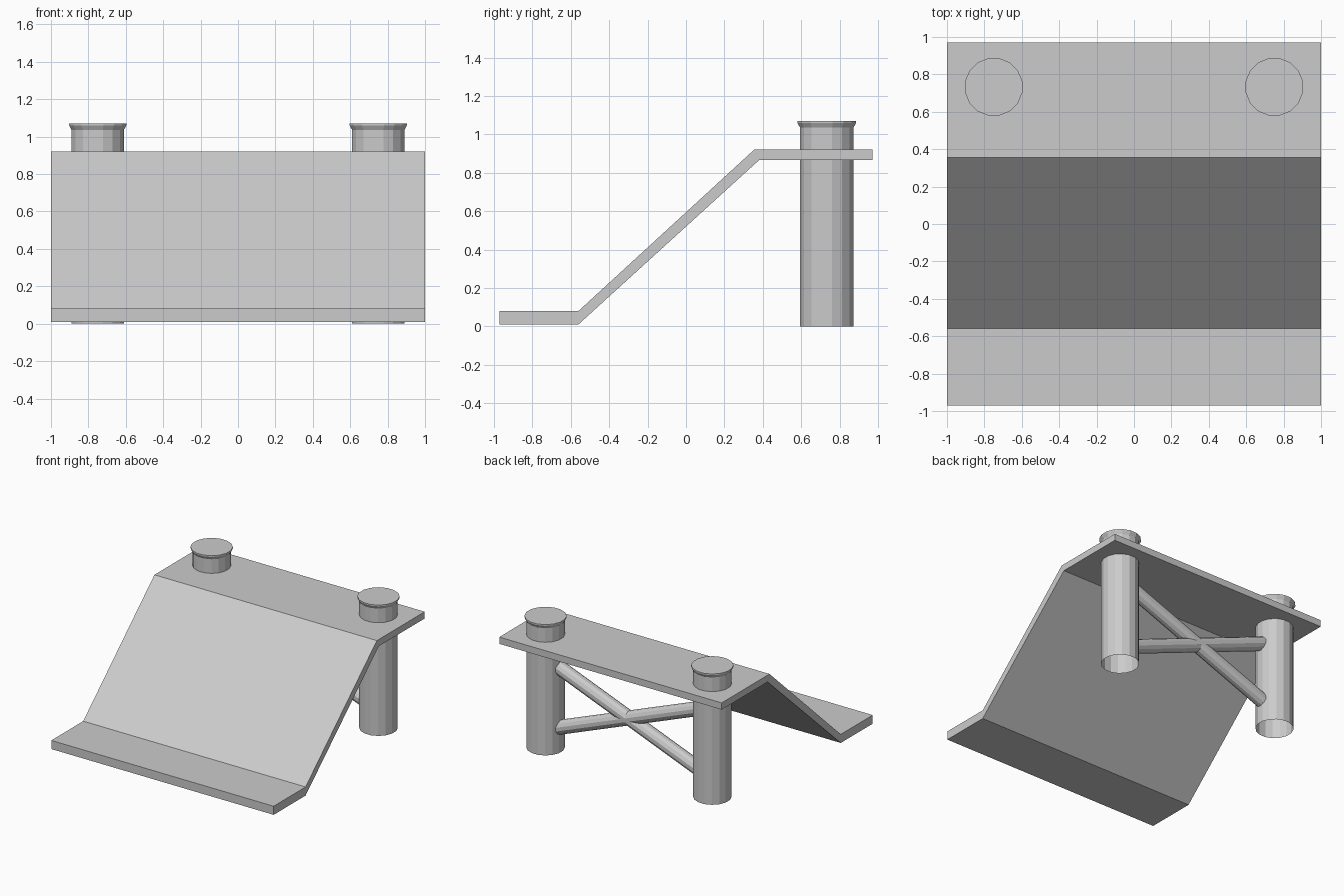
import bpy, bmesh, math
from mathutils import Vector

if "Cube" in bpy.data.objects:
    bpy.data.objects.remove(bpy.data.objects["Cube"])

POST_X, POST_Y, SIDES = 0.75, 0.733, 16


def finish(name, bm):
    bmesh.ops.recalc_face_normals(bm, faces=bm.faces)
    mesh = bpy.data.meshes.new(name)
    bm.to_mesh(mesh)
    bm.free()
    obj = bpy.data.objects.new(name, mesh)
    bpy.context.collection.objects.link(obj)
    return obj


def lathe(name, profile, sides, location, axis=(0, 0, 1), cap_start=False, cap_end=True):
    """Rings of (radius, height) stacked along an axis."""
    bm = bmesh.new()
    rot = Vector((0, 0, 1)).rotation_difference(Vector(axis))
    rings = []
    for r, h in profile:
        ring = []
        for i in range(sides):
            a = 2 * math.pi * (i + 0.5) / sides
            p = rot @ Vector((r * math.cos(a), r * math.sin(a), h))
            ring.append(bm.verts.new(p + Vector(location)))
        rings.append(ring)
    for lo, hi in zip(rings, rings[1:]):
        for i in range(sides):
            j = (i + 1) % sides
            bm.faces.new((lo[i], lo[j], hi[j], hi[i]))
    if cap_end:
        bm.faces.new(rings[-1])
    if cap_start:
        bm.faces.new(rings[0][::-1])
    return finish(name, bm)


# Bent ramp plate: side profile (y, z) extruded across x
profile = [(-0.97, 0.01), (-0.56, 0.01), (0.38, 0.865), (0.97, 0.865),
           (0.97, 0.92), (0.355, 0.92), (-0.56, 0.08), (-0.97, 0.08)]
bm = bmesh.new()
left = [bm.verts.new((-1, y, z)) for y, z in profile]
right = [bm.verts.new((1, y, z)) for y, z in profile]
n = len(profile)
for i in range(n):
    j = (i + 1) % n
    bm.faces.new((left[i], left[j], right[j], right[i]))
# end faces split into three quads
for side in (left, right):
    for k in range(3):
        bm.faces.new((side[k], side[k + 1], side[n - 2 - k], side[n - 1 - k]))
finish("ramp_plate", bm)

# Posts with flared caps (open underneath) and crossed braces between them
post_profile = [(0.142, 0), (0.142, 1.035), (0.156, 1.06), (0.156, 1.07)]
for s, label in ((-1, "left"), (1, "right")):
    lathe(label + "_post", post_profile, SIDES, (s * POST_X, POST_Y, 0))
    start = Vector((-0.66, POST_Y, 0.44 - s * 0.257))
    end = Vector((0.66, POST_Y, 0.44 + s * 0.257))
    span = end - start
    lathe(label + "_brace", [(0.055, 0), (0.055, span.length)], 12,
          start, span, cap_start=True)
